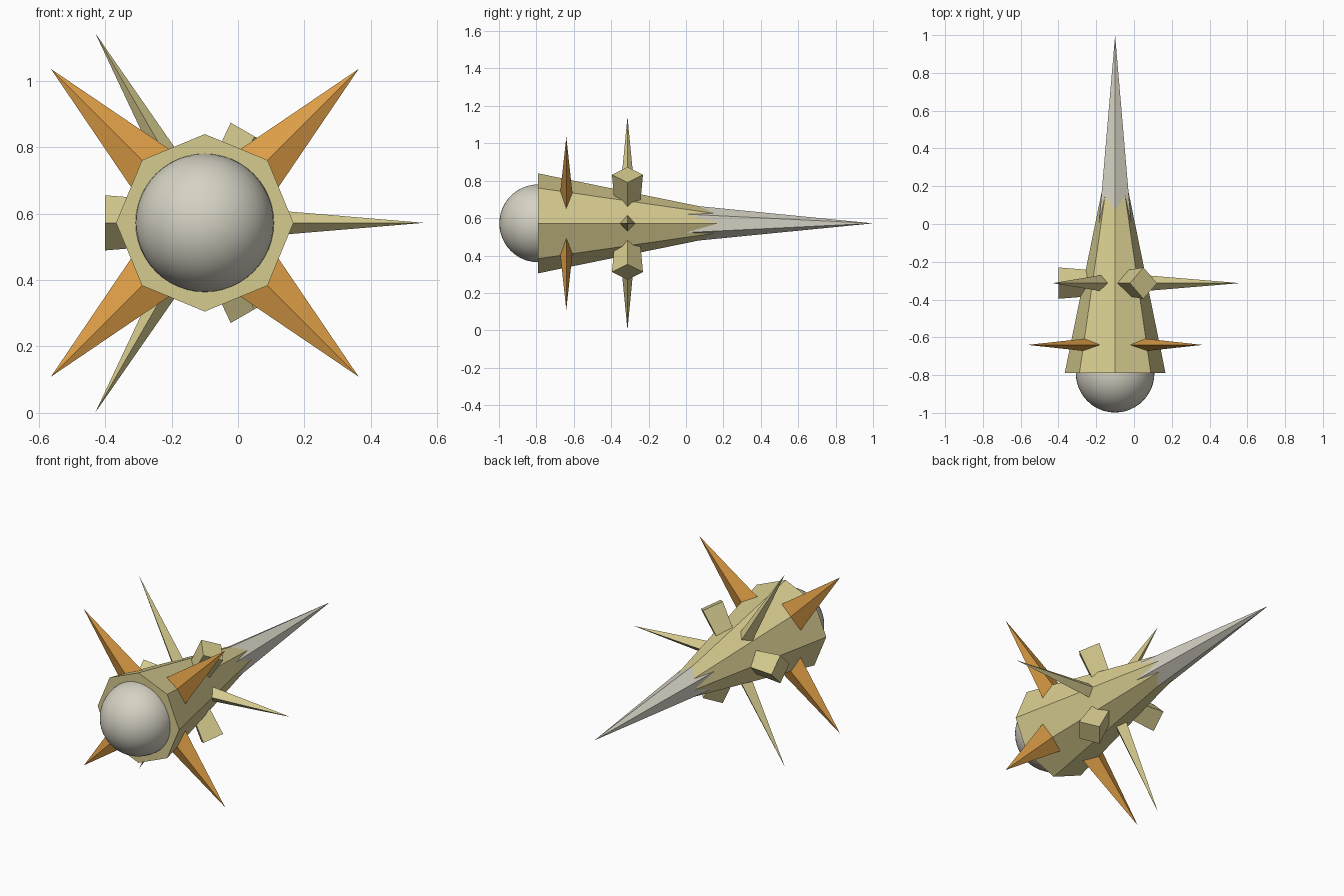
import bpy, bmesh, math
from mathutils import Vector

if "Cube" in bpy.data.objects:
    bpy.data.objects.remove(bpy.data.objects["Cube"])

CX, CZ = -0.10, 0.572  # main axis runs along y through here


def srgb(r, g, b):
    f = lambda c: c / 12.92 if c <= 0.04045 else ((c + 0.055) / 1.055) ** 2.4
    return tuple(f(v / 255) for v in (r, g, b)) + (1.0,)


def material(name, rgb):
    m = bpy.data.materials.new(name)
    m.diffuse_color = srgb(*rgb)
    m.use_nodes = True
    m.node_tree.nodes["Principled BSDF"].inputs["Base Color"].default_value = m.diffuse_color
    return m


KHAKI = material("khaki", (214, 203, 143))
ORANGE = material("orange", (222, 158, 70))
GREY = material("warm_grey", (214, 210, 196))


def taper(name, mat, origin, axis, side, sides, start, end, squash=1.0, phase=0.0):
    """Tapered prism; start/end are (distance along axis, radius); radius 0 makes a point."""
    a, u = Vector(axis), Vector(side)
    w, o = a.cross(u), Vector(origin)
    bm = bmesh.new()
    rings = []
    for d, r in (start, end):
        angs = [phase + 2 * math.pi * i / sides for i in range(sides)]
        pts = [o + a * d + u * r * math.cos(t) + w * r * squash * math.sin(t) for t in angs]
        rings.append([bm.verts.new(p) for p in (pts if r > 0 else [o + a * d])])
    b, t = rings
    bm.faces.new(b)
    if len(t) > 1:
        bm.faces.new(t)
    for i in range(sides):
        j = (i + 1) % sides
        bm.faces.new((b[i], b[j], t[j], t[i]) if len(t) > 1 else (b[i], b[j], t[0]))
    bmesh.ops.recalc_face_normals(bm, faces=bm.faces)
    me = bpy.data.meshes.new(name)
    bm.to_mesh(me)
    bm.free()
    me.materials.append(mat)
    ob = bpy.data.objects.new(name, me)
    bpy.context.collection.objects.link(ob)
    return ob


# Octagonal body and hexagonal nose spike, both with a vertex pointing up
centre, back, up = (CX, 0, CZ), (0, 1, 0), (0, 0, 1)
taper("body", KHAKI, centre, back, up, 8, (-0.79, 0.267), (0.2, 0.065))
taper("nose_spike", GREY, centre, back, up, 6, (-0.02, 0.1005), (1.0, 0))

# Smooth ball set in the flat end
bpy.ops.mesh.primitive_uv_sphere_add(segments=48, ring_count=24, radius=0.208,
                                     location=(CX, -0.79, CZ))
ball = bpy.context.object
ball.name = "end_ball"
ball.data.materials.append(GREY)
bpy.ops.object.shade_smooth()


def radial(deg):
    t = math.radians(deg)
    return (math.cos(t), 0, math.sin(t)), (-math.sin(t), 0, math.cos(t))


# Four flattened orange fins on the diagonals
for i in range(4):
    axis, side = radial(45 + 90 * i)
    taper(f"orange_fin_{i + 1}", ORANGE, (CX, -0.64, CZ), axis, side, 4,
          (0.17, 0.093), (0.655, 0), squash=0.4)

# Ring of three thin spikes alternating with three flared blocks
for i in range(3):
    axis, side = radial(120 * i)
    taper(f"side_spike_{i + 1}", KHAKI, (CX, -0.313, CZ), axis, side, 4,
          (0.1, 0.0468), (0.66, 0))
    axis, side = radial(60 + 120 * i)
    taper(f"side_block_{i + 1}", KHAKI, (CX, -0.313, CZ), axis, side, 4,
          (0.08, 0.065), (0.3, 0.083))
